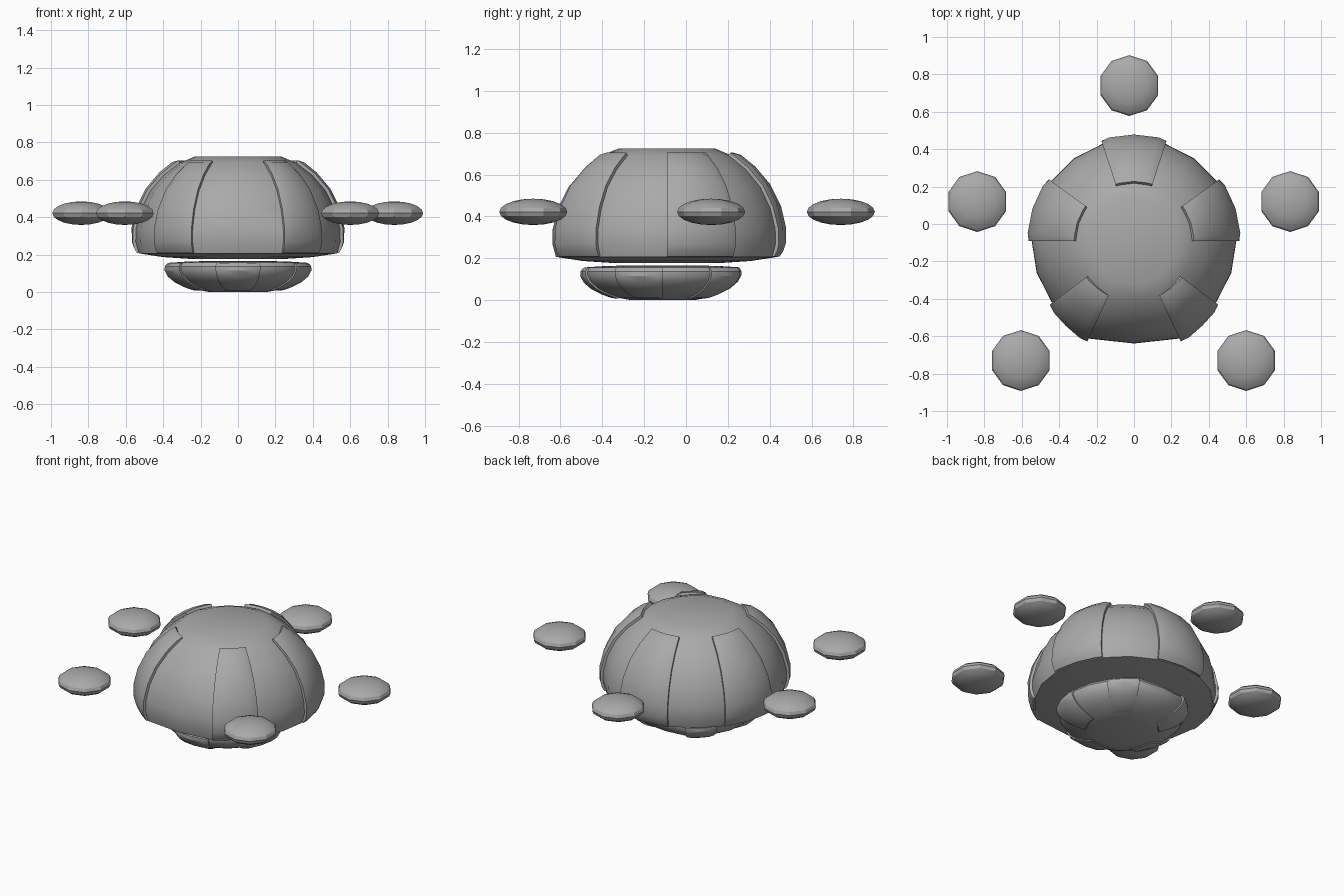
import bpy, bmesh, math
from mathutils import Vector

if "Cube" in bpy.data.objects:
    bpy.data.objects.remove(bpy.data.objects["Cube"])

grey = bpy.data.materials.new("mid_grey")
grey.diffuse_color = (0.4, 0.4, 0.4, 1)
grey.use_nodes = True
grey.node_tree.nodes["Principled BSDF"].inputs["Base Color"].default_value = grey.diffuse_color

# Dome outline as (radius, height), from the crown down and under
DOME = [(0, .73), (.23, .725), (.31, .692), (.40, .622), (.47, .54), (.52, .44),
        (.545, .34), (.547, .27), (.53, .207), (.40, .187), (.25, .177), (0, .175)]
# Rib outline as (radius, height, lift): wall, chamfer, plateau, chamfer, wall
RIB = [(.31, .692, -.01), (.31, .692, .016), (.335, .674, .028), (.40, .622, .028),
       (.47, .54, .028), (.52, .44, .028), (.545, .34, .026), (.547, .27, .022),
       (.538, .235, .018), (.53, .211, .01), (.53, .211, -.012)]
# The front bay is wider and slightly squared: degrees from front -> radius factor
FRONT = [(0, 1.0), (25, 1.05), (38, 1.02), (54, 1.0), (180, 1.0)]


def squared(deg):
    d = abs((deg + 90 + 180) % 360 - 180)
    for (a, fa), (b, fb) in zip(FRONT, FRONT[1:]):
        if d <= b:
            return fa + (fb - fa) * (d - a) / (b - a)
    return 1.0


def polar(deg, r, z):
    f = squared(deg) if z < .7 else 1
    a = math.radians(deg)
    return Vector((r * f * math.cos(a), r * f * math.sin(a), z))


def finish(name, bm, place):
    for v in bm.verts:
        v.co = place(v.co)
    bmesh.ops.remove_doubles(bm, verts=bm.verts, dist=1e-5)
    bmesh.ops.recalc_face_normals(bm, faces=bm.faces)
    me = bpy.data.meshes.new(name)
    bm.to_mesh(me)
    bm.free()
    me.materials.append(grey)
    ob = bpy.data.objects.new(name, me)
    bpy.context.collection.objects.link(ob)
    bpy.ops.object.select_all(action='DESELECT')
    ob.select_set(True)
    bpy.context.view_layer.objects.active = ob
    bpy.ops.object.shade_smooth_by_angle(angle=math.radians(30))


def skin(bm, rows, closed):
    n = len(rows[0])
    for a, b in zip(rows, rows[1:]):
        for i in range(n if closed else n - 1):
            j = (i + 1) % n
            bm.faces.new((a[i], a[j], b[j], b[i]))


def dome(name, place):
    degs = [18 * k for k in range(20)]
    for old, new in ((252, 245), (234, 232), (288, 295), (306, 308)):
        degs[degs.index(old)] = new
    bm = bmesh.new()
    rows = [[bm.verts.new(polar(d, r, z)) for d in degs] for r, z in DOME[1:-1]]
    skin(bm, rows, True)
    bm.faces.new(rows[0])
    bm.faces.new(rows[-1])
    finish(name, bm, place)


def rib(name, lo, hi, place):
    mid = (lo + hi) / 2
    cols = [(lo, -.01), (lo, .016), (lo + 4.5, .03), (mid, .03),
            (hi - 4.5, .03), (hi, .016), (hi, -.01)]
    bm = bmesh.new()
    rows = []
    for i, (r, z, lift) in enumerate(RIB):
        # outward direction across the outline
        (r0, z0, _), (r1, z1, _) = RIB[max(i - 2, 0)], RIB[min(i + 2, len(RIB) - 1)]
        n = Vector((z0 - z1, r1 - r0)).normalized()
        row = []
        for d, side in cols:
            h = min(lift, side)
            row.append(bm.verts.new(polar(d, r + n.x * h, min(z + n.y * h, .73))))
        rows.append(row)
    skin(bm, rows, False)
    finish(name, bm, place)


def upper(p):
    return Vector((p.x, p.y - .092, p.z))


def lower(p):
    # smaller, flattened and turned upside down
    return Vector((p.x * .69, -p.y * .69 - .112, (.73 - p.z) * .3))


# Upper shell and lower bowl, each with five raised ribs
SPANS = [(72, 108), (0, 36), (144, 180), (-65, -37), (217, 245)]
for label, place in (("upper_shell", upper), ("lower_bowl", lower)):
    dome(label, place)
    for k, (lo, hi) in enumerate(SPANS):
        rib(f"{label}_rib_{k + 1}", lo, hi, place)

# Five floating lens-shaped pods
PODS = [(-.025, .74), (-.838, .12), (.835, .12), (-.605, -.73), (.6, -.73)]
for k, (x, y) in enumerate(PODS):
    bm = bmesh.new()
    bmesh.ops.create_uvsphere(bm, u_segments=10, v_segments=10, radius=1)
    finish(f"pod_{k + 1}", bm,
           lambda p: Vector((x + p.x * .1625, y + p.y * .1625, .422 + p.z * .063)))
